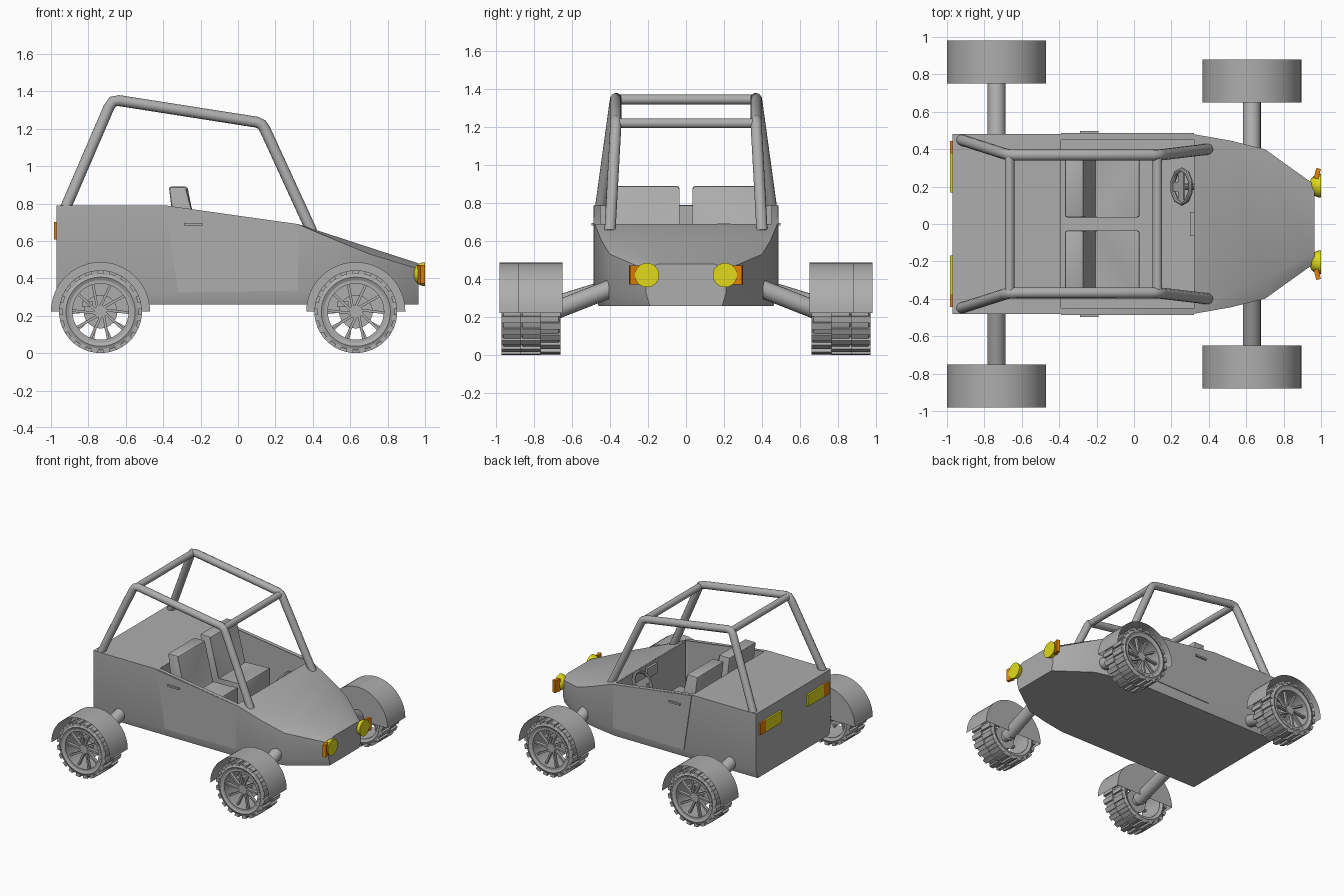
import bpy, bmesh, math
from mathutils import Matrix, Vector

if "Cube" in bpy.data.objects:
    bpy.data.objects.remove(bpy.data.objects["Cube"])


def material(name, rgb):
    m = bpy.data.materials.new(name)
    m.diffuse_color = (*rgb, 1)
    m.use_nodes = True
    m.node_tree.nodes["Principled BSDF"].inputs["Base Color"].default_value = m.diffuse_color
    return m


GREY = material("grey paint", (0.42, 0.42, 0.42))
YELLOW = material("yellow lamp", (0.75, 0.70, 0.01))
ORANGE = material("orange lamp", (0.80, 0.22, 0.0))


def finish(name, bm, mat=GREY, angle=35, recalc=True):
    if recalc:
        bmesh.ops.recalc_face_normals(bm, faces=bm.faces)
    me = bpy.data.meshes.new(name)
    bm.to_mesh(me)
    bm.free()
    me.materials.append(mat)
    ob = bpy.data.objects.new(name, me)
    bpy.context.collection.objects.link(ob)
    bpy.ops.object.select_all(action='DESELECT')
    ob.select_set(True)
    bpy.context.view_layer.objects.active = ob
    bpy.ops.object.shade_smooth_by_angle(angle=math.radians(angle))
    return ob


def add_box(bm, center, size, rot=Matrix()):
    bmesh.ops.create_cube(bm, size=1, matrix=rot @ Matrix.Translation(center) @ Matrix.Diagonal((*size, 1)))


def box(name, center, size, mat=GREY):
    bm = bmesh.new()
    add_box(bm, center, size)
    return finish(name, bm, mat)


def add_rod(bm, a, b, r, segs=20):
    a, b = Vector(a), Vector(b)
    d = b - a
    m = Matrix.Translation((a + b) / 2) @ d.to_track_quat('Z', 'Y').to_matrix().to_4x4()
    bmesh.ops.create_cone(bm, cap_ends=True, segments=segs, radius1=r, radius2=r, depth=d.length, matrix=m)


def add_ring(bm, profile, segs):
    # closed (radius, y) profile turned about the y axis
    rows = []
    for i in range(segs):
        a = math.tau * i / segs
        rows.append([bm.verts.new((r * math.cos(a), y, r * math.sin(a))) for r, y in profile])
    n = len(profile)
    for i in range(segs):
        p, q = rows[i], rows[(i + 1) % segs]
        for j in range(n):
            k = (j + 1) % n
            bm.faces.new((p[j], p[k], q[k], q[j]))


def prism(name, outline, y0, y1, bevel=0.0):
    # (x, z) outline extruded along y
    bm = bmesh.new()
    a = [bm.verts.new((x, y0, z)) for x, z in outline]
    b = [bm.verts.new((x, y1, z)) for x, z in outline]
    bm.faces.new(a)
    bm.faces.new(b)
    for i in range(len(a)):
        k = (i + 1) % len(a)
        bm.faces.new((a[i], a[k], b[k], b[i]))
    if bevel:
        bmesh.ops.bevel(bm, geom=bm.edges[:], offset=bevel, segments=2, affect='EDGES', profile=0.5)
    return finish(name, bm)


# body shell: lofted stations (x, half width, top z, shoulder drop, shoulder inset)
stations = [(-0.97, 0.48, 0.79, 0, 0.03), (-0.39, 0.48, 0.79, 0, 0.03), (0.32, 0.48, 0.69, 0, 0.03),
            (0.52, 0.445, 0.625, 0.02, 0.08), (0.70, 0.40, 0.566, 0.035, 0.10), (0.965, 0.21, 0.48, 0.03, 0.06)]
bm = bmesh.new()
rings = []
for x, w, t, d, e in stations:
    half = [(w - 0.02, 0.26), (w, 0.325), (w, t - d), (w - e, t)]
    pts = half + [(-y, z) for y, z in reversed(half)]
    rings.append([bm.verts.new((x, y, z)) for y, z in pts])
for i in range(len(rings) - 1):
    for j in range(8):
        if i == 1 and j == 3:
            continue  # open cockpit
        k = (j + 1) % 8
        bm.faces.new((rings[i][j], rings[i][k], rings[i + 1][k], rings[i + 1][j]))
for r in (rings[0], rings[-1]):
    bm.faces.new(r)
finish("body", bm, angle=50)

# cockpit bulkheads
for name, x, z in (("rear_bulkhead", -0.395, 0.79), ("dashboard", 0.325, 0.685)):
    box(name, (x, 0, (z + 0.265) / 2), (0.008, 0.91, z - 0.27))
box("instrument_panel", (0.31, 0, 0.62), (0.02, 0.13, 0.08))

# steering wheel and column
bm = bmesh.new()
prof = [(0.09 + 0.013 * math.cos(a), 0.013 * math.sin(a)) for a in [math.tau * i / 8 for i in range(8)]]
add_ring(bm, prof, 10)
add_box(bm, (0, 0, 0), (0.17, 0.012, 0.05))
add_box(bm, (0, 0, -0.04), (0.05, 0.012, 0.09))
add_rod(bm, (0, 0, 0), (0, -0.12, 0), 0.018, 10)
wheel = finish("steering_wheel", bm)
tilt = Matrix.Rotation(math.radians(-57), 4, 'Y') @ Matrix.Rotation(math.radians(90), 4, 'Z')
wheel.matrix_world = Matrix.Translation((0.255, 0.2, 0.61)) @ tilt @ Matrix.Rotation(math.radians(90), 4, 'X')

side = {-1: "right", 1: "left"}
for s in (-1, 1):
    n = side[s]
    # seat
    prism(n + "_seat", [(-0.37, 0.89), (-0.27, 0.89), (-0.21, 0.56), (0.03, 0.59), (0.03, 0.42),
                        (0.0, 0.27), (-0.25, 0.27), (-0.31, 0.42)], s * 0.035, s * 0.38, 0.012)
    # door and handle
    prism(n + "_door", [(-0.39, 0.787), (0.32, 0.69), (0.32, 0.335), (-0.32, 0.325)], s * 0.478, s * 0.486)
    box(n + "_door_handle", (-0.24, s * 0.49, 0.69), (0.10, 0.016, 0.014))

    # roll cage side tube
    path = [(-0.925, 0.45, 0.77), (-0.69, 0.375, 1.315), (-0.67, 0.37, 1.345), (-0.635, 0.368, 1.35),
            (0.10, 0.368, 1.235), (0.128, 0.368, 1.222), (0.145, 0.37, 1.195), (0.395, 0.40, 0.65)]
    cu = bpy.data.curves.new("tube", 'CURVE')
    cu.dimensions = '3D'
    cu.bevel_depth, cu.bevel_resolution, cu.use_fill_caps = 0.03, 4, True
    sp = cu.splines.new('POLY')
    sp.points.add(len(path) - 1)
    for p, (x, y, z) in zip(sp.points, path):
        p.co = (x, s * y, z, 1)
    tmp = bpy.data.objects.new("tube", cu)
    bpy.context.collection.objects.link(tmp)
    me = bpy.data.meshes.new_from_object(tmp.evaluated_get(bpy.context.evaluated_depsgraph_get()))
    bpy.data.objects.remove(tmp)
    bm = bmesh.new()
    bm.from_mesh(me)
    finish(n + "_roll_cage_tube", bm, angle=50)

    # headlight bowl with flat front, and indicator beside it
    bm = bmesh.new()
    bmesh.ops.create_uvsphere(bm, u_segments=24, v_segments=12, radius=1)
    bmesh.ops.bisect_plane(bm, geom=bm.verts[:] + bm.edges[:] + bm.faces[:], plane_co=(0, 0, 0),
                           plane_no=(1, 0, 0), clear_outer=True)
    bmesh.ops.holes_fill(bm, edges=[e for e in bm.edges if e.is_boundary])
    bmesh.ops.transform(bm, verts=bm.verts, matrix=Matrix.Translation((1.0, s * 0.205, 0.422))
                        @ Matrix.Diagonal((0.065, 0.064, 0.064, 1)))
    finish(n + "_headlight", bm, YELLOW)
    turn = Matrix.Translation((0.98, s * 0.27, 0.422)) @ Matrix.Rotation(s * math.radians(-15), 4, 'Z')
    bm = bmesh.new()
    add_box(bm, (0, 0, 0), (0.025, 0.055, 0.10), turn)
    finish(n + "_front_indicator", bm, ORANGE)

    # tail lights
    box(n + "_tail_light", (-0.975, s * 0.272, 0.655), (0.02, 0.205, 0.095), YELLOW)
    box(n + "_rear_indicator", (-0.975, s * 0.41, 0.655), (0.02, 0.07, 0.095), ORANGE)

    for end, cx, cy in (("rear", -0.735, 0.865), ("front", 0.63, 0.765)):
        label = end + "_" + n
        place = Matrix.Translation((cx, s * cy, 0.222))
        if s > 0:
            place = place @ Matrix.Rotation(math.pi, 4, 'Z')

        # tyre with staggered tread blocks (outer side is -y before placing)
        bm = bmesh.new()
        add_ring(bm, [(0.165, -0.095), (0.185, -0.105), (0.207, -0.095), (0.207, 0.095),
                      (0.185, 0.105), (0.165, 0.095)], 40)
        for i in range(40):
            row = -1 if i % 2 else 1
            add_box(bm, (0.209, row * 0.052, 0), (0.024, 0.104, 0.036), Matrix.Rotation(math.tau * i / 40, 4, 'Y'))
        finish(label + "_tyre", bm).matrix_world = place

        # rim with ten spokes, hub and brake disc
        bm = bmesh.new()
        add_ring(bm, [(0.15, -0.098), (0.168, -0.098), (0.168, 0.095), (0.16, 0.095)], 40)
        for i in range(10):
            rot = Matrix.Rotation(math.tau * i / 10, 4, 'Y')
            add_box(bm, (0.09, -0.06, 0.012), (0.14, 0.025, 0.014), rot @ Matrix.Rotation(0.12, 4, 'Y'))
        add_rod(bm, (0, -0.075, 0), (0, 0.09, 0), 0.035)
        add_rod(bm, (0, 0.0, 0), (0, 0.015, 0), 0.09, 28)
        add_box(bm, (-0.07, -0.01, 0.04), (0.06, 0.05, 0.03))
        finish(label + "_rim", bm).matrix_world = place

        # mudguard: half drum closed on the inner side
        bm = bmesh.new()
        hub = bm.verts.new((0, 0.115, 0))
        arcs = []
        for i in range(25):
            a = math.pi * i / 24
            arcs.append([bm.verts.new((0.265 * math.cos(a), y, 0.265 * math.sin(a))) for y in (-0.115, 0.115)])
        for p, q in zip(arcs, arcs[1:]):
            bm.faces.new((p[0], q[0], q[1], p[1]))
            bm.faces.new((p[1], q[1], hub))
        finish(label + "_mudguard", bm).matrix_world = place

        # suspension arm
        bm = bmesh.new()
        add_rod(bm, (cx, s * 0.36, 0.365), (cx, s * (cy - 0.04), 0.222), 0.048)
        finish(label + "_suspension_arm", bm)

# roll cage cross bars
for name, x, z in (("rear_cross_bar", -0.665, 1.345), ("front_cross_bar", 0.125, 1.22)):
    bm = bmesh.new()
    add_rod(bm, (x, -0.368, z), (x, 0.368, z), 0.026)
    finish(name, bm)
